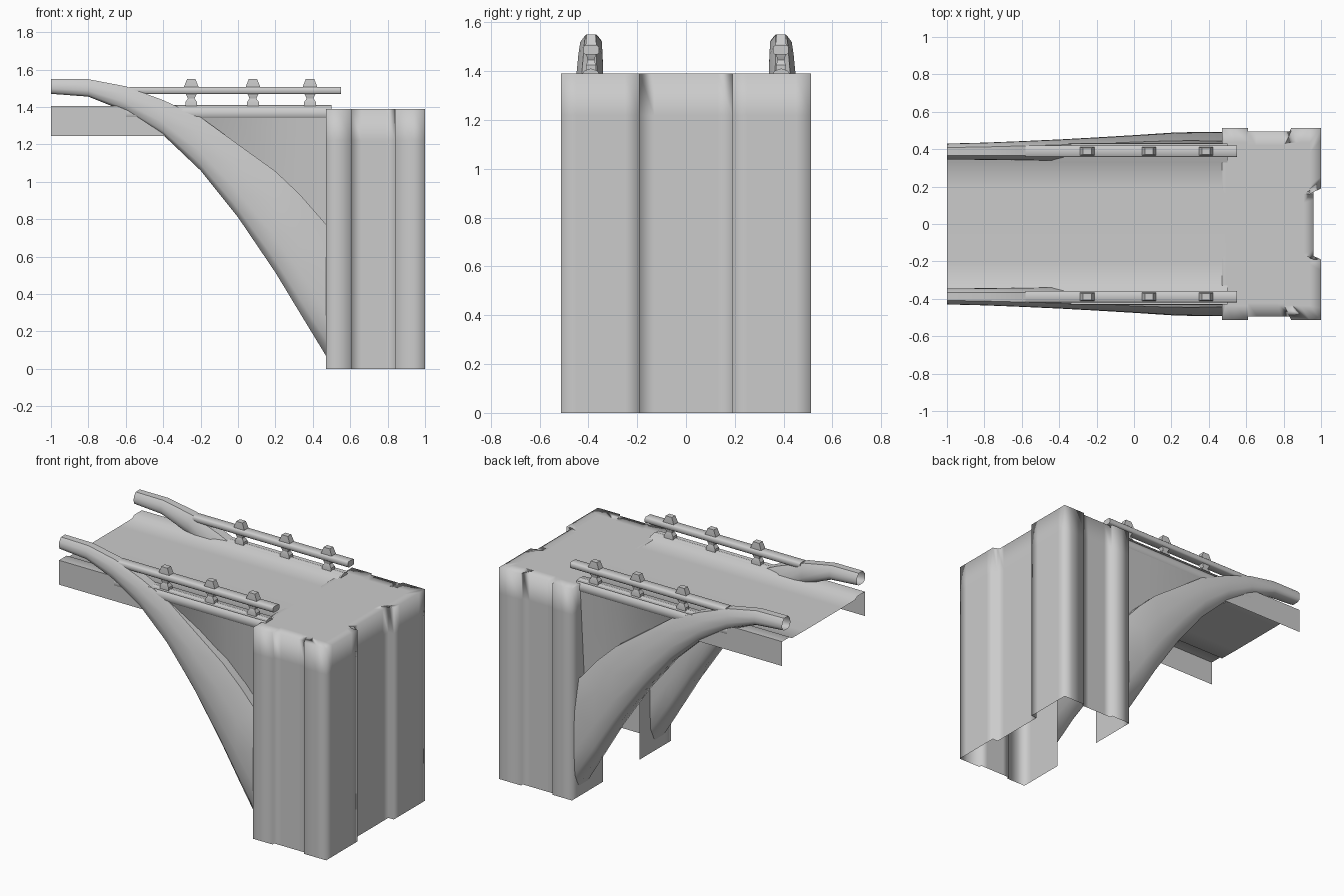
import bpy, bmesh, math

cube = bpy.data.objects.get("Cube")
if cube:
    bpy.data.objects.remove(cube)

stone = bpy.data.materials.new("grey_stone")
stone.use_nodes = True
GREY = (0.6, 0.6, 0.6, 1)
stone.diffuse_color = GREY
stone.node_tree.nodes["Principled BSDF"].inputs["Base Color"].default_value = GREY


def loft(name, rings, closed=True, cap_start=False, cap_end=False, mirror=False, angle=50):
    """Skin a row of point rings; optionally cap them and mirror across y."""
    bm = bmesh.new()
    rows = [[bm.verts.new(p) for p in ring] for ring in rings]
    n = len(rows[0])
    for a, b in zip(rows, rows[1:]):
        for i in range(n if closed else n - 1):
            j = (i + 1) % n
            bm.faces.new((a[i], a[j], b[j], b[i]))
    if cap_start:
        bm.faces.new(rows[0])
    if cap_end:
        bm.faces.new(rows[-1])
    bmesh.ops.recalc_face_normals(bm, faces=bm.faces)
    mesh = bpy.data.meshes.new(name)
    bm.to_mesh(mesh)
    bm.free()
    mesh.materials.append(stone)
    obj = bpy.data.objects.new(name, mesh)
    bpy.context.collection.objects.link(obj)
    bpy.ops.object.select_all(action='DESELECT')
    obj.select_set(True)
    bpy.context.view_layer.objects.active = obj
    bpy.ops.object.shade_smooth_by_angle(angle=math.radians(angle))
    if mirror:
        mod = obj.modifiers.new("both_sides", 'MIRROR')
        mod.use_axis = (False, True, False)
    return obj


def oval(x, y, z, ry, rz, sides=10):
    """Vertical ring facing along x."""
    return [(x, y + ry * math.cos(math.tau * (i + .5) / sides),
             z + rz * math.sin(math.tau * (i + .5) / sides)) for i in range(sides)]


# Pier: hollow, bottomless shell with stepped faces and an inner doorway
half = [(.47, .19), (.47, .45), (.47, .513), (.53, .513), (.61, .513), (.61, .495),
        (.66, .495), (.79, .495), (.84, .495), (.84, .513), (.94, .513), (1, .513),
        (1, .45), (1, .25), (1, .19), (.96, .19), (.96, .13)]
outline = half + [(x, -y) for x, y in reversed(half)]
rings = [[(x, y, z) for x, y in outline] for z in (0, 1.22, 1.39)]
rings.append([(.6 + (x - .6) * .85, y * .85, 1.39) for x, y in outline])
loft("pier", rings, closed=False, cap_end=True, angle=180)

# Deck with raised edges
section = [(-.43, 1.405), (-.35, 1.405), (-.33, 1.39), (-.2, 1.388)]
section += [(-y, z) for y, z in reversed(section)]
loft("deck", [[(x, y, z) for y, z in section] for x in (-1, -.3, .5)], closed=False)

# Flat side skirt near the free end
loft("deck_skirt", [[(x, .43, 1.245), (x, .43, 1.405)] for x in (-1, -.34)],
     closed=False, mirror=True)

# Rounded beam under the deck edge
loft("edge_beam", [oval(x, .39, 1.365, .045, .046) for x in (-.6, .5)],
     cap_start=True, cap_end=True, mirror=True)

# Arch rib: x, underside, top, inner y, outer y
stations = [(-1, 1.47, 1.55, .345, .43), (-.8, 1.455, 1.548, .343, .435),
            (-.6, 1.375, 1.51, .34, .443), (-.4, 1.25, 1.436, .337, .452),
            (-.2, 1.06, 1.345, .333, .463), (0, .81, 1.2, .327, .475),
            (.2, .515, 1.056, .315, .488), (.33, .3, .933, .306, .492),
            (.47, .07, .773, .295, .492)]
profile = [(.25, 0), (.75, 0), (.95, .12), (1, .35), (.98, .7), (.75, 1),
           (.25, 1), (.02, .7), (0, .35), (.05, .12)]
loft("arch_rib", [[(x, a + (b - a) * u, lo + (hi - lo) * v) for u, v in profile]
                  for x, lo, hi, a, b in stations], mirror=True)

# Spandrel wall filling the gap between beam and arch
web = [[(x, .425, 1.34), (x, .38, min(hi - .08, 1.33))]
       for x, lo, hi, a, b in stations if x > -.3]
loft("spandrel_wall", web, closed=False, mirror=True)

# Handrail
rail = [(.357, 1.475), (.365, 1.468), (.412, 1.468), (.42, 1.475),
        (.42, 1.5), (.412, 1.507), (.365, 1.507), (.357, 1.5)]
loft("handrail", [[(x, y, z) for y, z in rail] for x in (-.58, .55)],
     cap_start=True, cap_end=True, mirror=True)

# Hourglass rail posts: height, half width, half depth
post = [(1.39, .032, .02), (1.425, .032, .02), (1.445, .018, .014), (1.47, .03, .02),
        (1.51, .038, .022), (1.55, .022, .018)]
for number, px in enumerate((-.25, .08, .385), 1):
    loft(f"rail_post_{number}",
         [[(px - w, .389 - d, z), (px + w, .389 - d, z),
           (px + w, .389 + d, z), (px - w, .389 + d, z)] for z, w, d in post],
         cap_start=True, cap_end=True, mirror=True, angle=30)
